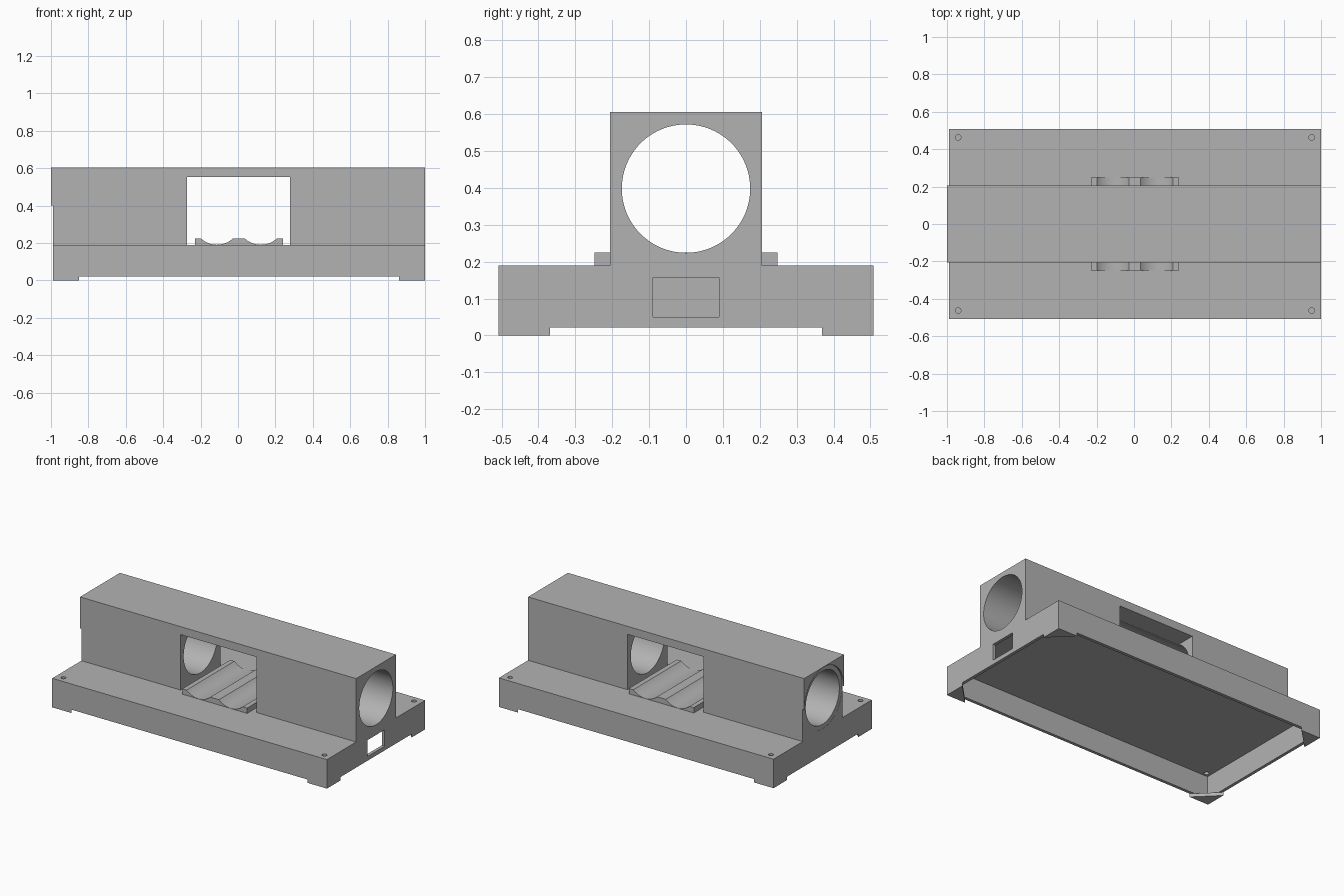
import bpy
import bmesh
from math import sin, cos, pi, asin, radians

default = bpy.data.objects.get("Cube")
if default:
    bpy.data.objects.remove(default, do_unlink=True)

GREY = (0.45, 0.45, 0.45, 1)
mat = bpy.data.materials.new("plain grey")
mat.use_nodes = True
mat.diffuse_color = GREY
mat.node_tree.nodes["Principled BSDF"].inputs["Base Color"].default_value = GREY


def prism(name, outline, axis, start, end):
    """Extrude a 2D outline along the x, y or z axis."""
    place = {"x": lambda p, t: (t, p[0], p[1]),
             "y": lambda p, t: (p[0], t, p[1]),
             "z": lambda p, t: (p[0], p[1], t)}[axis]
    bm = bmesh.new()
    face = bm.faces.new([bm.verts.new(place(p, start)) for p in outline])
    grown = bmesh.ops.extrude_face_region(bm, geom=[face])["geom"]
    for v in grown:
        if isinstance(v, bmesh.types.BMVert):
            v.co["xyz".index(axis)] = end
    bmesh.ops.recalc_face_normals(bm, faces=bm.faces)
    mesh = bpy.data.meshes.new(name)
    bm.to_mesh(mesh)
    bm.free()
    mesh.materials.append(mat)
    ob = bpy.data.objects.new(name, mesh)
    bpy.context.collection.objects.link(ob)
    return ob


def rect(u0, u1, v0, v1):
    return [(u0, v0), (u1, v0), (u1, v1), (u0, v1)]


def circle(u, v, r, n):
    return [(u + r * cos(2 * pi * i / n), v + r * sin(2 * pi * i / n)) for i in range(n)]


def activate(ob):
    bpy.ops.object.select_all(action="DESELECT")
    ob.select_set(True)
    bpy.context.view_layer.objects.active = ob


def cut(ob, cutter):
    """Subtract a cutter, then discard it."""
    cutter.hide_render = True
    mod = ob.modifiers.new("cut", "BOOLEAN")
    mod.operation = "DIFFERENCE"
    mod.solver = "EXACT"
    mod.object = cutter
    activate(ob)
    bpy.ops.object.modifier_apply(modifier=mod.name)
    bpy.data.objects.remove(cutter, do_unlink=True)


LEFT, RIGHT, HALF_Y = -0.99, 1.0, 0.508
DECK, WALL = 0.19, 0.02
BORE_Z = 0.398

# Base: open-bottomed tray with a cable slot in one end
base = prism("base_housing", rect(LEFT, RIGHT, -HALF_Y, HALF_Y), "z", 0.022, DECK)
cut(base, prism("cavity", rect(LEFT + WALL, RIGHT - WALL, -HALF_Y + WALL, HALF_Y - WALL),
                "z", -0.1, 0.172))
cut(base, prism("slot", rect(-0.09, 0.09, 0.05, 0.157), "x", 0.9, 1.1))

# Screw holes and triangular feet at the four corners
for x, sx in ((LEFT, 1), (RIGHT, -1)):
    for y, sy in ((-HALF_Y, 1), (HALF_Y, -1)):
        cut(base, prism("screw_hole", circle(x + sx * 0.05, y + sy * 0.045, 0.015, 24),
                        "z", 0.1, 0.3))
        prism("corner_foot", [(x, y), (x + sx * 0.14, y), (x, y + sy * 0.14)], "z", 0, 0.022)

# Tower: long block with a shallow lip on one end, bored along its length
side = [(LEFT, DECK), (RIGHT, DECK), (RIGHT, 0.605), (-1, 0.605), (-1, 0.4), (LEFT, 0.4)]
tower = prism("tower", side, "y", -0.206, 0.206)
cut(tower, prism("bore", circle(0, BORE_Z, 0.174, 96), "x", -1.2, 1.2))
cut(tower, prism("counterbore", circle(0, BORE_Z, 0.204, 96), "x", -1.2, LEFT + 0.001))
cut(tower, prism("window", rect(-0.272, 0.278, 0.1, 0.553), "y", -0.4, 0.4))

# Cradle: low block in the window with two scooped channels
TOP, LOW, HALF = 0.225, 0.191, 0.086
depth = TOP - LOW
radius = (HALF ** 2 + depth ** 2) / (2 * depth)
sweep = asin(HALF / radius)
profile = [(-0.23, DECK), (-0.23, TOP)]
for centre in (-0.113, 0.122):
    for i in range(17):
        a = sweep * (i / 8 - 1)
        profile.append((centre + radius * sin(a), LOW + radius * (1 - cos(a))))
profile += [(0.24, TOP), (0.24, DECK)]
cradle = prism("cradle", profile, "y", -0.248, 0.248)

for ob in (base, tower, cradle):
    activate(ob)
    bpy.ops.object.shade_smooth_by_angle(angle=radians(20))
